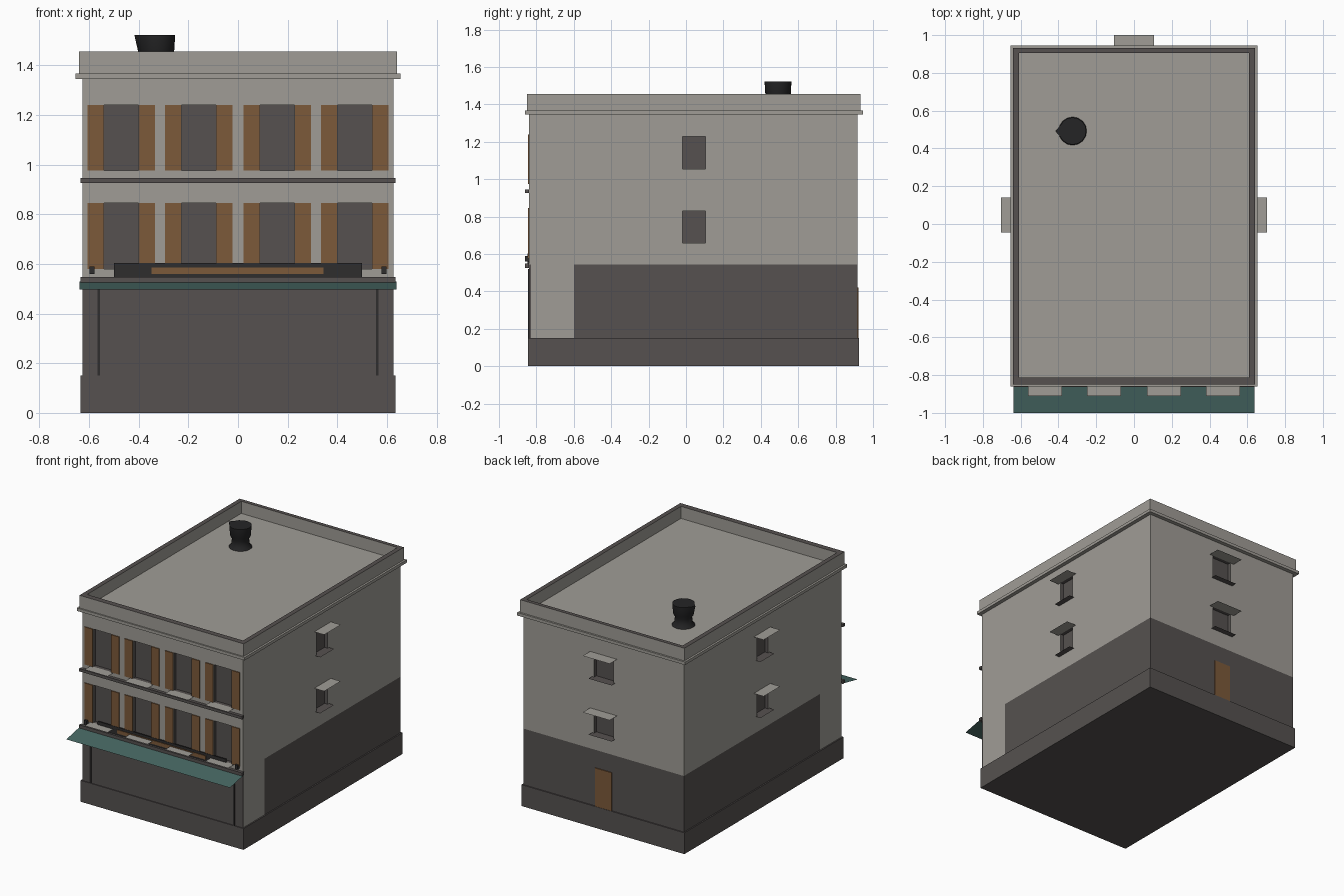
import bpy, bmesh, math
from mathutils import Matrix, Vector

cube = bpy.data.objects.get("Cube")
if cube:
    bpy.data.objects.remove(cube, do_unlink=True)


def material(name, r, g, b):
    m = bpy.data.materials.new(name)
    m.use_nodes = True
    m.diffuse_color = (r, g, b, 1)
    node = m.node_tree.nodes["Principled BSDF"]
    node.inputs["Base Color"].default_value = (r, g, b, 1)
    node.inputs["Roughness"].default_value = 0.9
    return m


STONE = material("warm grey stone", 0.35, 0.335, 0.305)
DARK = material("dark grey", 0.092, 0.083, 0.080)
BROWN = material("brown wood", 0.20, 0.10, 0.042)
TEAL = material("teal cloth", 0.062, 0.133, 0.122)
BLACK = material("charcoal", 0.028, 0.026, 0.027)
SOOT = material("black metal", 0.018, 0.018, 0.019)


def finish(name, bm, *mats):
    me = bpy.data.meshes.new(name)
    bm.to_mesh(me)
    bm.free()
    ob = bpy.data.objects.new(name, me)
    bpy.context.scene.collection.objects.link(ob)
    for m in mats:
        me.materials.append(m)
    return ob


def add_box(bm, x, y, z):
    """Add a box given its (min, max) along each axis."""
    size = [b - a for a, b in (x, y, z)]
    mid = [(a + b) / 2 for a, b in (x, y, z)]
    bmesh.ops.create_cube(bm, size=1, matrix=Matrix.Translation(mid) @ Matrix.Diagonal((*size, 1)))


def boxes(name, mat, *specs):
    bm = bmesh.new()
    for s in specs:
        add_box(bm, *s)
    return finish(name, bm, mat)


def sheets(name, mat, *quads):
    """Thin sheets, each given by four corners."""
    bm = bmesh.new()
    for q in quads:
        bm.faces.new([bm.verts.new(c) for c in q])
    return finish(name, bm, mat)


def flat(x, y, z):
    return [(x[0], y[0], z), (x[1], y[0], z), (x[1], y[1], z), (x[0], y[1], z)]


W, F, B = 0.626, -0.84, 0.917       # half width, front wall, back wall
STREET, EAVE, TOP = 0.545, 1.345, 1.455
BAYS = [-0.47, -0.158, 0.158, 0.47]
FRONT_ROWS = [(0.58, 0.845), (0.975, 1.24)]
REAR_ROWS = [(0.66, 0.83), (1.055, 1.228)]
DEEP = 0.025                        # depth of the window reveals

# Window openings on every side
openings = []
for z in FRONT_ROWS:
    openings += [((c - 0.07, c + 0.07), (F - 0.1, F + DEEP), z) for c in BAYS]
for z in REAR_ROWS:
    openings.append(((-0.075, 0.075), (B - DEEP, B + 0.1), z))
    openings.append(((W - DEEP, W + 0.1), (-0.02, 0.105), z))
    openings.append(((-W - 0.1, -W + DEEP), (-0.02, 0.105), z))

# Upper walls with recessed windows
walls = boxes("upper_walls", STONE, ((-W, W), (F, B), (STREET, EAVE)))
walls.data.materials.append(DARK)
cutter = boxes("window_cutter", DARK, *openings)
cutter.hide_render = True
mod = walls.modifiers.new("windows", "BOOLEAN")
mod.operation, mod.solver, mod.object = "DIFFERENCE", "EXACT", cutter
bpy.context.view_layer.update()
evaluated = walls.evaluated_get(bpy.context.evaluated_depsgraph_get())
cut_mesh = bpy.data.meshes.new_from_object(evaluated)
walls.modifiers.clear()
walls.data = cut_mesh
cut_mesh.materials.clear()
cut_mesh.materials.append(STONE)
cut_mesh.materials.append(DARK)
for p in cut_mesh.polygons:
    c = p.center
    inside = abs(c.x) < W - 0.002 and F + 0.002 < c.y < B - 0.002 and STREET + 0.01 < c.z < EAVE - 0.01
    p.material_index = 1 if inside else 0
bpy.data.objects.remove(cutter, do_unlink=True)

# Ground floor
boxes("plinth", DARK, ((-0.635, 0.635), (-0.846, 0.925), (0, 0.15)))
boxes("ground_floor_rear", DARK, ((-W, W), (-0.6, B), (0.15, STREET)))
boxes("ground_floor_corners", STONE, ((-W, W), (-0.83, -0.6), (0.15, STREET)))
boxes("shop_front", DARK, ((-W, W), (F, -0.83), (0.15, STREET)))
boxes("shop_front_posts", BLACK,
      *[((s * 0.56 - 0.005, s * 0.56 + 0.005), (F - 0.006, F), (0.15, 0.52)) for s in (-1, 1)])
boxes("back_door", BROWN, ((-0.065, 0.065), (B, B + 0.006), (0.15, 0.42)))

# Front ledges, signboard and lamps
boxes("front_ledges", DARK,
      ((-0.635, 0.635), (-0.862, F), (0.925, 0.945)),
      ((-0.635, 0.635), (-0.862, F), (0.525, 0.548)))
boxes("signboard", BLACK, ((-0.5, 0.5), (F - 0.008, F), (0.548, 0.603)))
boxes("signboard_panel", BROWN, ((-0.348, 0.344), (F - 0.012, F - 0.008), (0.56, 0.586)))
boxes("sign_lamps", BLACK,
      *[((s * 0.588 - 0.01, s * 0.588 + 0.01), (F - 0.02, F), (0.56, 0.59)) for s in (-1, 1)])

# Sloping awning sheet
sheets("awning", TEAL, [(-0.638, -1.0, 0.497), (0.638, -1.0, 0.497),
                        (0.638, -0.85, 0.528), (-0.638, -0.85, 0.528)])

# Shutters either side of each front window
shutters = []
for z in FRONT_ROWS:
    for c in BAYS:
        shutters += [((c + s * 0.103 - 0.032, c + s * 0.103 + 0.032), (F - 0.006, F), z) for s in (-1, 1)]
boxes("shutters", BROWN, *shutters)

# Sills and hoods
sheets("front_sills", STONE,
       *[flat((c - 0.09, c + 0.09), (-0.91, F), z[0]) for z in FRONT_ROWS for c in BAYS])
hoods, sills = [], []
for lo, hi in REAR_ROWS:
    hoods.append(flat((-0.105, 0.105), (B, 1.0), hi))
    sills.append(flat((-0.09, 0.09), (B, B + 0.04), lo))
    for s in (-1, 1):
        hoods.append(flat(sorted((s * W, s * 0.703)), (-0.045, 0.14), hi))
        sills.append(flat(sorted((s * W, s * 0.665)), (-0.035, 0.12), lo))
sheets("window_hoods", STONE, *hoods)
sheets("rear_window_sills", DARK, *sills)

# Cornice, roof deck and parapet
boxes("cornice", STONE, ((-0.654, 0.654), (-0.86, 0.945), (EAVE, 1.366)))
outer, inner = ((-0.64, 0.64), (-0.851, 0.932)), ((-0.608, 0.608), (-0.812, 0.905))
bm = bmesh.new()
rings = []
for (x, y), z in ((outer, 1.366), (outer, TOP), (inner, TOP), (inner, 1.37)):
    rings.append([bm.verts.new(c) for c in flat(x, y, z)])
for k in range(3):
    for i in range(4):
        j = (i + 1) % 4
        f = bm.faces.new((rings[k][i], rings[k][j], rings[k + 1][j], rings[k + 1][i]))
        f.material_index = 1 if k == 1 else 0
bm.faces.new(rings[3])
finish("parapet_and_roof", bm, STONE, DARK)

# Roof vent: turned profile with a lip drawn out to one side
profile = [(0.075, 1.37), (0.06, 1.39), (0.055, 1.43), (0.068, 1.455), (0.072, 1.522)]
bm = bmesh.new()
N = 16
loops = []
for r, z in profile:
    loop = []
    for i in range(N):
        a = math.tau * i / N
        v = Vector((r * math.cos(a) - 0.325, r * math.sin(a) + 0.492, z))
        if i == N // 2 and z > 1.44:
            v.x -= 0.02 * (z - 1.4) / 0.12
        loop.append(bm.verts.new(v))
    loops.append(loop)
for a, b in zip(loops, loops[1:]):
    for i in range(N):
        j = (i + 1) % N
        bm.faces.new((a[i], a[j], b[j], b[i]))
bm.faces.new(loops[-1])
vent = finish("roof_vent", bm, SOOT)
bpy.ops.object.select_all(action="DESELECT")
vent.select_set(True)
bpy.context.view_layer.objects.active = vent
bpy.ops.object.shade_smooth_by_angle(angle=math.radians(40))
